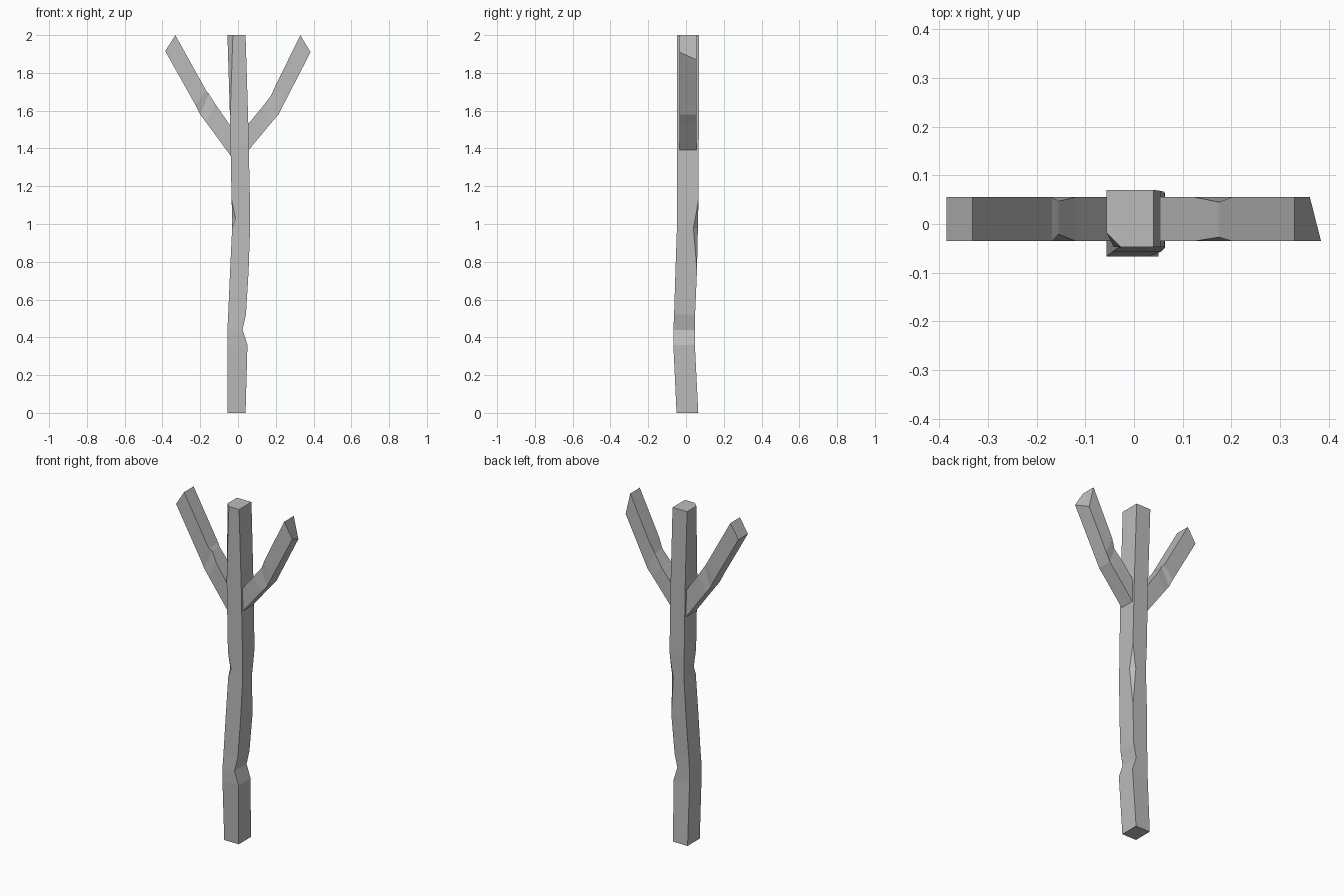
import bpy
import bmesh

cube = bpy.data.objects.get("Cube")
if cube:
    bpy.data.objects.remove(cube, do_unlink=True)

# One flat grey for the whole tree
GREY = (0.5, 0.5, 0.5, 1)
bark = bpy.data.materials.new("grey_bark")
bark.use_nodes = True
bark.diffuse_color = GREY
bark.node_tree.nodes["Principled BSDF"].inputs["Base Color"].default_value = GREY


def loft(name, rings):
    """Skin a closed, capped, flat-shaded tube through equal-sized rings."""
    bm = bmesh.new()
    rows = [[bm.verts.new(p) for p in ring] for ring in rings]
    n = len(rows[0])
    for a, b in zip(rows, rows[1:]):
        for i in range(n):
            j = (i + 1) % n
            bm.faces.new((a[i], a[j], b[j], b[i]))
    bm.faces.new(rows[0][::-1])
    bm.faces.new(rows[-1])
    bmesh.ops.remove_doubles(bm, verts=bm.verts, dist=0.0005)
    bmesh.ops.recalc_face_normals(bm, faces=bm.faces)
    mesh = bpy.data.meshes.new(name)
    bm.to_mesh(mesh)
    bm.free()
    mesh.materials.append(bark)
    obj = bpy.data.objects.new(name, mesh)
    bpy.context.collection.objects.link(obj)
    return obj


def trunk_ring(z, x0, x1, y0, y1, front_cut=0, back_cut=0):
    """Rectangle with optional chips at the front -x and back +x corners."""
    return [(x0, y0 + front_cut, z), (x0 + front_cut, y0, z), (x1, y0, z),
            (x1, y1 - back_cut, z), (x1 - back_cut, y1, z), (x0, y1, z)]


def branch_ring(low, up, front_dent=0, back_dent=0, skew=(0, 0)):
    """Rectangle across a branch; dents pull in the upper corners."""
    y0, y1 = -0.035, 0.055
    return [(low[0], y0, low[1]), (low[0] + skew[0], y1, low[1] + skew[1]),
            (up[0], y1 - back_dent, up[1]), (up[0], y0 + front_dent, up[1])]


# Crooked trunk with a notch low on the +x side and chipped corners
loft("trunk", [
    trunk_ring(0.00, -0.056, 0.040, -0.050, 0.065),
    trunk_ring(0.36, -0.056, 0.050, -0.067, 0.047),
    trunk_ring(0.44, -0.056, 0.024, -0.067, 0.047),
    trunk_ring(0.52, -0.052, 0.042, -0.063, 0.048),
    trunk_ring(0.75, -0.042, 0.056, -0.056, 0.058),
    trunk_ring(0.98, -0.031, 0.064, -0.048, 0.063, 0, 0.024),
    trunk_ring(1.03, -0.031, 0.064, -0.047, 0.064, 0.018, 0.015),
    trunk_ring(1.13, -0.034, 0.063, -0.047, 0.066),
    trunk_ring(1.55, -0.042, 0.054, -0.047, 0.068),
    trunk_ring(2.00, -0.056, 0.040, -0.047, 0.070, 0.029),
])

# Branch on the -x side
loft("right_branch", [
    branch_ring((-0.02, 1.335), (-0.02, 1.49)),
    branch_ring((-0.17, 1.54), (-0.12, 1.635)),
    branch_ring((-0.20, 1.58), (-0.155, 1.69), 0.014, 0.008),
    branch_ring((-0.225, 1.63), (-0.168, 1.705)),
    branch_ring((-0.385, 1.915), (-0.332, 2.0)),
])

# Branch on the +x side, with a slanted tip
loft("left_branch", [
    branch_ring((0.03, 1.36), (0.03, 1.50)),
    branch_ring((0.18, 1.54), (0.125, 1.615)),
    branch_ring((0.215, 1.58), (0.175, 1.68), 0.008, 0.010),
    branch_ring((0.24, 1.63), (0.20, 1.735)),
    branch_ring((0.384, 1.91), (0.33, 2.0), skew=(-0.023, -0.04)),
])
